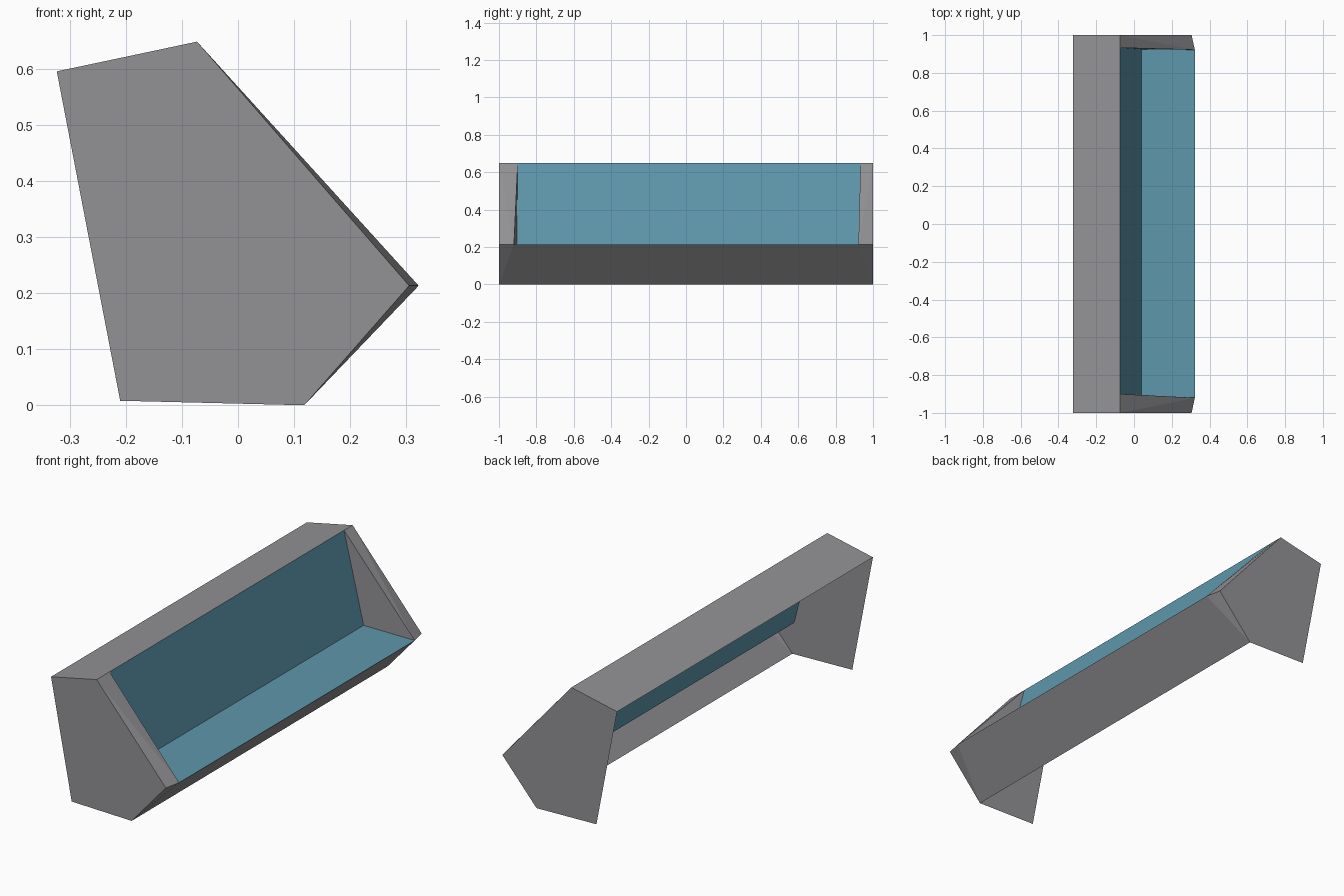
import bpy
from mathutils import Vector

if "Cube" in bpy.data.objects:
    bpy.data.objects.remove(bpy.data.objects["Cube"])

def material(name, rgb):
    m = bpy.data.materials.new(name)
    m.diffuse_color = (*rgb, 1)
    m.use_nodes = True
    m.node_tree.nodes["Principled BSDF"].inputs["Base Color"].default_value = m.diffuse_color
    return m

gray = material("warm gray", (0.29, 0.285, 0.30))
blue = material("dusty blue", (0.11, 0.31, 0.41))

# Cross-section corners (x, z)
TOP_BACK, TOP_FRONT = (-0.323, 0.595), (-0.073, 0.648)
NOSE_OUT, NOSE_IN = (0.305, 0.213), (0.322, 0.213)
FOOT_FRONT, FOOT_BACK = (0.118, 0.0), (-0.21, 0.008)
INNER = (0.04, 0.211)

def at(p, y):
    return (p[0], y, p[1])

def sheets(name, mat, faces):
    """Each face is (corner list, rough direction it should look)."""
    verts, polys = [], []
    for pts, facing in faces:
        a, b, c = (Vector(p) for p in pts[:3])
        if (b - a).cross(c - b).dot(Vector(facing)) < 0:
            pts = pts[::-1]
        idx = []
        for p in pts:
            if p not in verts:
                verts.append(p)
            idx.append(verts.index(p))
        polys.append(idx)
    me = bpy.data.meshes.new(name)
    me.from_pydata(verts, [], polys)
    me.materials.append(mat)
    ob = bpy.data.objects.new(name, me)
    bpy.context.collection.objects.link(ob)

# Depth (y) of the recess corners at each end
ends = {-1: dict(top=-0.90, inner=-0.905, nose=-0.92),
        1: dict(top=0.933, inner=0.925, nose=0.922)}
L, R = ends[-1], ends[1]

# End caps: outer panel, front rim, small lower corner, inner cheek
for s, e in ends.items():
    side = "left" if s < 0 else "right"
    outline = [TOP_BACK, TOP_FRONT, NOSE_OUT, FOOT_FRONT, FOOT_BACK]
    top_in, nose_in = at(TOP_FRONT, e["top"]), at(NOSE_IN, e["nose"])
    sheets(side + "_end_cap", gray, [
        ([at(p, s) for p in outline], (0, s, 0)),
        ([at(TOP_FRONT, s), at(NOSE_OUT, s), nose_in], (1, 0, 1)),
        ([at(TOP_FRONT, s), nose_in, top_in], (1, 0, 1)),
        ([at(NOSE_OUT, s), at(FOOT_FRONT, s), nose_in], (1, 0, -1)),
        ([top_in, at(INNER, e["inner"]), nose_in], (0, -s, 0))])

# Top plate
sheets("top_plate", gray, [([at(TOP_BACK, -1), at(TOP_FRONT, -1),
                             at(TOP_FRONT, 1), at(TOP_BACK, 1)], (0, 0, 1))])

# Sloping lower front panel
sheets("lower_panel", gray, [([at(FOOT_FRONT, -1), at(FOOT_FRONT, 1),
                               at(NOSE_IN, R["nose"]), at(NOSE_IN, L["nose"])], (1, 0, -1))])

# Blue recess: steep back wall and flat shelf
sheets("recess_wall", blue, [([at(TOP_FRONT, L["top"]), at(INNER, L["inner"]),
                               at(INNER, R["inner"]), at(TOP_FRONT, R["top"])], (1, 0, 0))])
sheets("recess_shelf", blue, [([at(INNER, L["inner"]), at(NOSE_IN, L["nose"]),
                                at(NOSE_IN, R["nose"]), at(INNER, R["inner"])], (0, 0, 1))])
